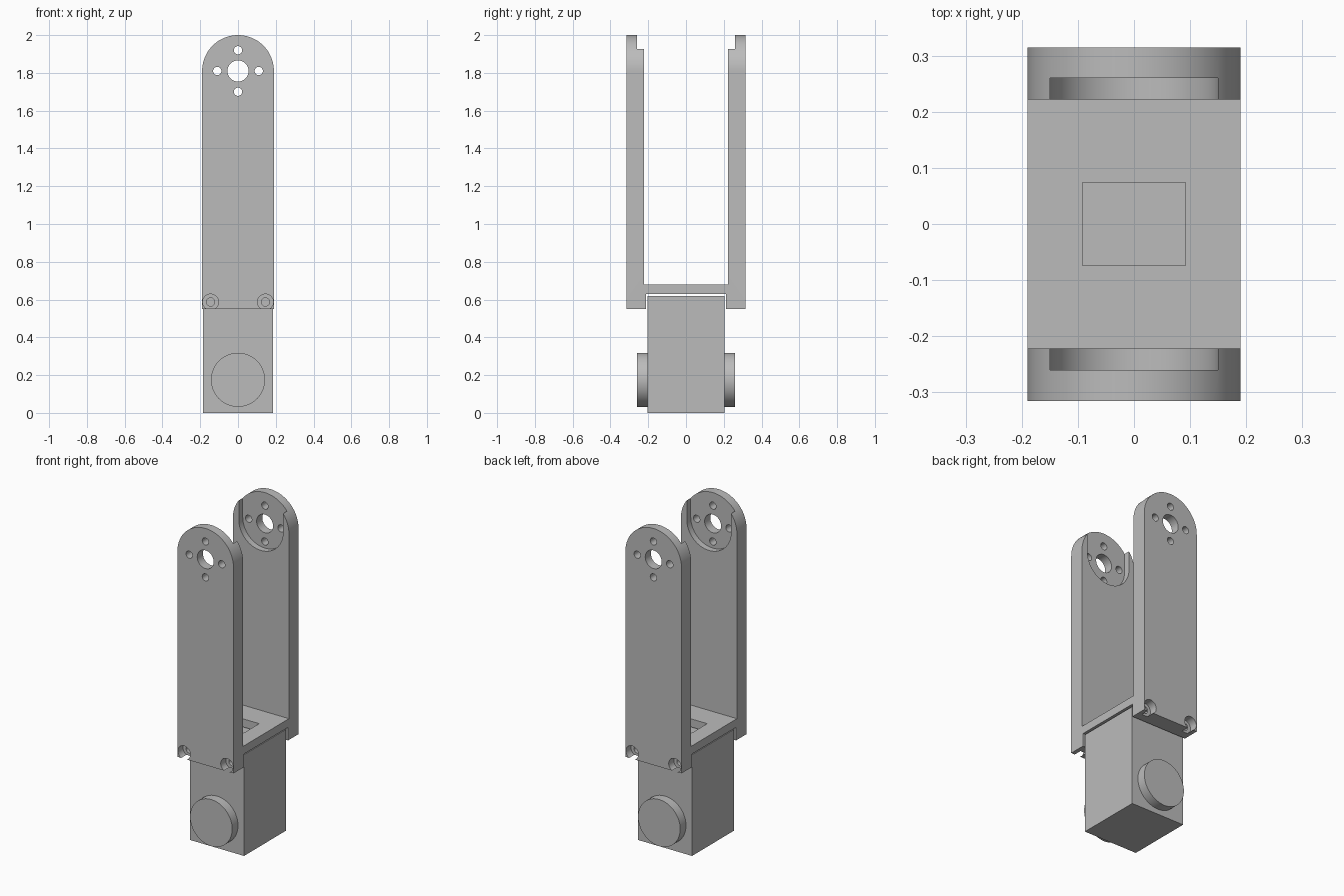
import bpy, bmesh, math
from mathutils import Matrix, Vector

if "Cube" in bpy.data.objects:
    bpy.data.objects.remove(bpy.data.objects["Cube"], do_unlink=True)

grey = bpy.data.materials.new("matte_grey")
grey.use_nodes = True
colour = (0.5, 0.5, 0.5, 1)
grey.diffuse_color = colour
grey.node_tree.nodes["Principled BSDF"].inputs["Base Color"].default_value = colour

HALF_W, PIVOT_Z, OUTER_Y = 0.19, 1.81, 0.315


def arc(radius, cz, start, end, steps):
    """Points of an arc in the xz plane."""
    angles = [math.radians(start + (end - start) * i / steps) for i in range(steps + 1)]
    return [(radius * math.cos(a), cz + radius * math.sin(a)) for a in angles]


def prism(name, points, axis, low, high):
    """Extrude a closed outline along the x or y axis."""
    bm = bmesh.new()
    verts = [bm.verts.new((low, a, z) if axis == "x" else (a, low, z)) for a, z in points]
    face = bm.faces.new(verts)
    moved = bmesh.ops.extrude_face_region(bm, geom=[face])["geom"]
    step = Vector((high - low, 0, 0)) if axis == "x" else Vector((0, high - low, 0))
    bmesh.ops.translate(bm, vec=step, verts=[v for v in moved if isinstance(v, bmesh.types.BMVert)])
    bmesh.ops.recalc_face_normals(bm, faces=bm.faces)
    mesh = bpy.data.meshes.new(name)
    bm.to_mesh(mesh)
    bm.free()
    obj = bpy.data.objects.new(name, mesh)
    bpy.context.collection.objects.link(obj)
    mesh.materials.append(grey)
    return obj


def cylinder(name, x, z, radius, low, high, sides=32):
    outline = [(x + px, pz) for px, pz in arc(radius, z, 0, 360, sides)[:-1]]
    return prism(name, outline, "y", low, high)


def box(name, hx, hy, low, high):
    outline = [(-hy, low), (hy, low), (hy, high), (-hy, high)]
    return prism(name, outline, "x", -hx, hx)


def select(obj):
    bpy.ops.object.select_all(action="DESELECT")
    obj.select_set(True)
    bpy.context.view_layer.objects.active = obj


def boolean(obj, cutter, operation="DIFFERENCE"):
    select(obj)
    mod = obj.modifiers.new("cut", "BOOLEAN")
    mod.object, mod.operation, mod.solver = cutter, operation, "EXACT"
    bpy.ops.object.modifier_apply(modifier=mod.name)
    bpy.data.objects.remove(cutter, do_unlink=True)


def smooth(obj):
    select(obj)
    bpy.ops.object.shade_smooth_by_angle(angle=math.radians(30))


# Bracket: fork section across the depth, trimmed to round-ended arms
half = [(0.213, 0.63), (0.213, 0.55), (OUTER_Y, 0.55), (OUTER_Y, 2.1), (0.222, 2.1), (0.222, 0.68)]
section = half + [(-y, z) for y, z in reversed(half)]
bracket = prism("bracket", section, "x", -0.3, 0.3)
outline = [(-HALF_W, 0.4), (HALF_W, 0.4)] + arc(HALF_W, PIVOT_Z, 0, 180, 48)
boolean(bracket, prism("arm_outline", outline, "y", -0.5, 0.5), "INTERSECT")

# Pivot pocket on the inside of both arms, open at the top
pocket = arc(0.15, PIVOT_Z, 180, 360, 32) + [(0.15, 2.2), (-0.15, 2.2)]
boolean(bracket, prism("pivot_pocket", pocket, "y", -0.26, 0.26))

# Pivot hole with four screw holes around it
boolean(bracket, cylinder("pivot_hole", 0, PIVOT_Z, 0.056, -0.5, 0.5))
for dx, dz in ((1, 0), (-1, 0), (0, 1), (0, -1)):
    boolean(bracket, cylinder("screw_hole", dx * 0.11, PIVOT_Z + dz * 0.11, 0.022, -0.5, 0.5, 24))

# Counterbored mounting holes at the foot of each arm
for x in (-0.145, 0.145):
    boolean(bracket, cylinder("mount_hole", x, 0.587, 0.022, -0.5, 0.5, 24))
    for low, high in ((-0.5, -0.265), (0.265, 0.5)):
        boolean(bracket, cylinder("counterbore", x, 0.587, 0.042, low, high))

# Window in the bridge
boolean(bracket, box("bridge_window", 0.092, 0.074, 0.6, 0.75))
smooth(bracket)

# Motor body and the round hubs on its front and back
box("motor_body", 0.184, 0.204, 0, 0.62)
for name, low, high in (("front_hub", -0.26, -0.204), ("back_hub", 0.204, 0.26)):
    smooth(cylinder(name, 0, 0.175, 0.143, low, high, 48))
